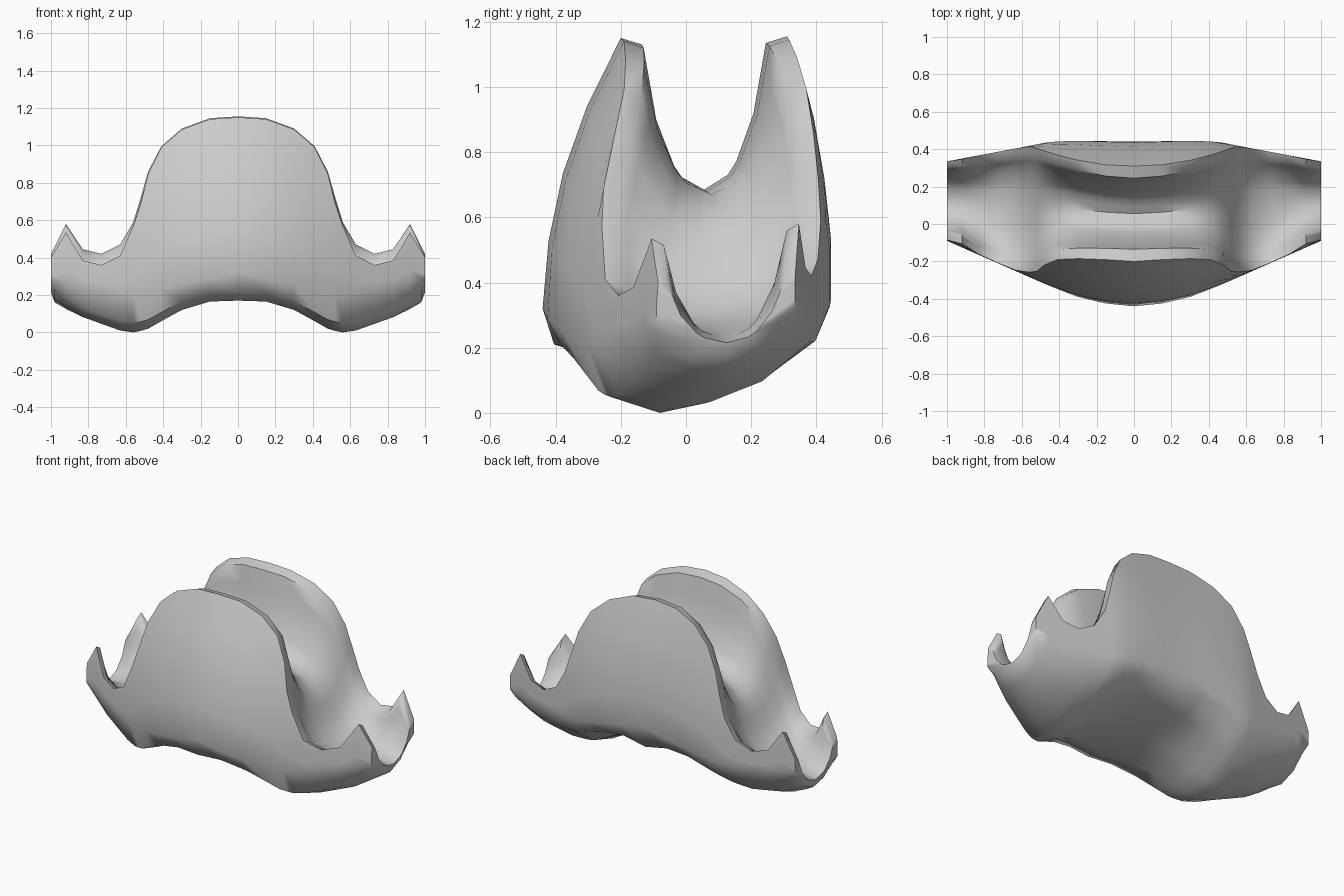
import bpy, bmesh

if "Cube" in bpy.data.objects:
    bpy.data.objects.remove(bpy.data.objects["Cube"])


def interp(table, v):
    """Piecewise linear lookup in a list of (key, value) pairs."""
    if v <= table[0][0]:
        return table[0][1]
    for (a, p), (b, q) in zip(table, table[1:]):
        if v <= b:
            return p + (q - p) * (v - a) / (b - a)
    return table[-1][1]


# Stations along half the width: x, front rim z, back rim z, valley z, underside z
STATIONS = [
    (0.00, 1.15, 1.155, .685, .17), (0.15, 1.14, 1.145, .68, .165),
    (0.30, 1.085, 1.09, .67, .12), (0.41, .99, .995, .61, .06),
    (0.48, .85, .86, .54, .02), (0.52, .69, .72, .47, .008),
    (0.56, .57, .59, .39, 0), (0.63, .41, .47, .31, .007),
    (0.73, .36, .42, .27, .038), (0.83, .385, .445, .245, .07),
    (0.92, .535, .58, .225, .12), (1.00, .40, .42, .215, .16)]

# Widest front and back y along x
FRONT = [(0, -.44), (.15, -.425), (.32, -.385), (.5, -.31), (1, -.09)]
BACK = [(0, .44), (.3, .445), (.45, .44), (.6, .41), (1, .335)]
# Inward lean of the flaps with height
LEAN_F = [(.34, 0), (.48, .01), (.68, .045), (.87, .105), (1.03, .175), (1.15, .24)]
LEAN_B = [(.55, 0), (.8, .03), (1.03, .08), (1.155, .13)]
# Heights where the sides turn under
TURN_F = [(0, .32), (.56, .2), (1, .28)]
TURN_B = [(0, .4), (.56, .3), (1, .33)]
# Underside: for five points, fraction of depth and rise, at x = 0, .56, 1
UNDER_X = (0, .56, 1)
UNDER = [((.04, .04), (.07, .05), (.08, .07)), ((.18, 0), (.29, 0), (.27, .02)),
         ((.5, .03), (.49, .03), (.5, 0)), ((.8, .05), (.74, .1), (.75, .04)),
         ((.96, .09), (.95, .22), (.94, .12))]
# Inside trough: fraction across -> fraction of rim height
TROUGH = [(0, 1), (.1, .5), (.27, .11), (.5, 0), (.73, .12), (.9, .52), (1, 1)]
ACROSS = [0, .05, .1, .17, .24, .31, .4, .5, .6, .69, .76, .83, .9, .95, 1]


def section(st):
    """Outer skin and inner skin, both from front rim to back rim."""
    x, zf, zk, zv, zb = st
    f, b = interp(FRONT, x), interp(BACK, x)
    tf, tb = interp(TURN_F, x), interp(TURN_B, x)
    outer = []
    for i in range(5):
        z = zf + (tf - zf) * i / 4
        outer.append((f + interp(LEAN_F, z), z))
    for row in UNDER:
        u = interp([(k, r[0]) for k, r in zip(UNDER_X, row)], x)
        d = interp([(k, r[1]) for k, r in zip(UNDER_X, row)], x)
        outer.append((f + (b - f) * u, zb + d))
    for i in range(5):
        z = tb + (zk - tb) * i / 4
        outer.append((b - interp(LEAN_B, z), z))
    thick = .065 - .03 * x
    y0, y1 = outer[0][0] + thick, outer[-1][0] - thick
    inner = []
    for u in ACROSS:
        rim = (zf if u < .5 else zk) - .02
        inner.append((y0 + (y1 - y0) * u, zv + (rim - zv) * interp(TROUGH, u)))
    return outer, inner


# Hat: one closed lofted shell, mirrored left to right
bm = bmesh.new()
rings = []
for side, st in ([(-1, s) for s in STATIONS[:0:-1]] + [(1, s) for s in STATIONS]):
    outer, inner = section(st)
    n = len(outer)
    ring = []
    for k, (y, z) in enumerate(outer + inner[::-1]):
        x = st[0]
        if x == 1 and 5 <= k < 10:
            x = .98
        ring.append(bm.verts.new((side * x, y, z)))
    rings.append(ring)
m = 2 * n
for a, b in zip(rings, rings[1:]):
    for i in range(m):
        j = (i + 1) % m
        bm.faces.new((a[i], a[j], b[j], b[i]))
# End rims join outer and inner skins
for r in (rings[0], rings[-1]):
    for i in range(n - 1):
        bm.faces.new((r[i], r[i + 1], r[m - 2 - i], r[m - 1 - i]))
bmesh.ops.recalc_face_normals(bm, faces=bm.faces)
mesh = bpy.data.meshes.new("folded_hat")
bm.to_mesh(mesh)
bm.free()
hat = bpy.data.objects.new("folded_hat", mesh)
bpy.context.collection.objects.link(hat)
bpy.context.view_layer.objects.active = hat
hat.select_set(True)
bpy.ops.object.shade_smooth_by_angle(angle=0.95)
